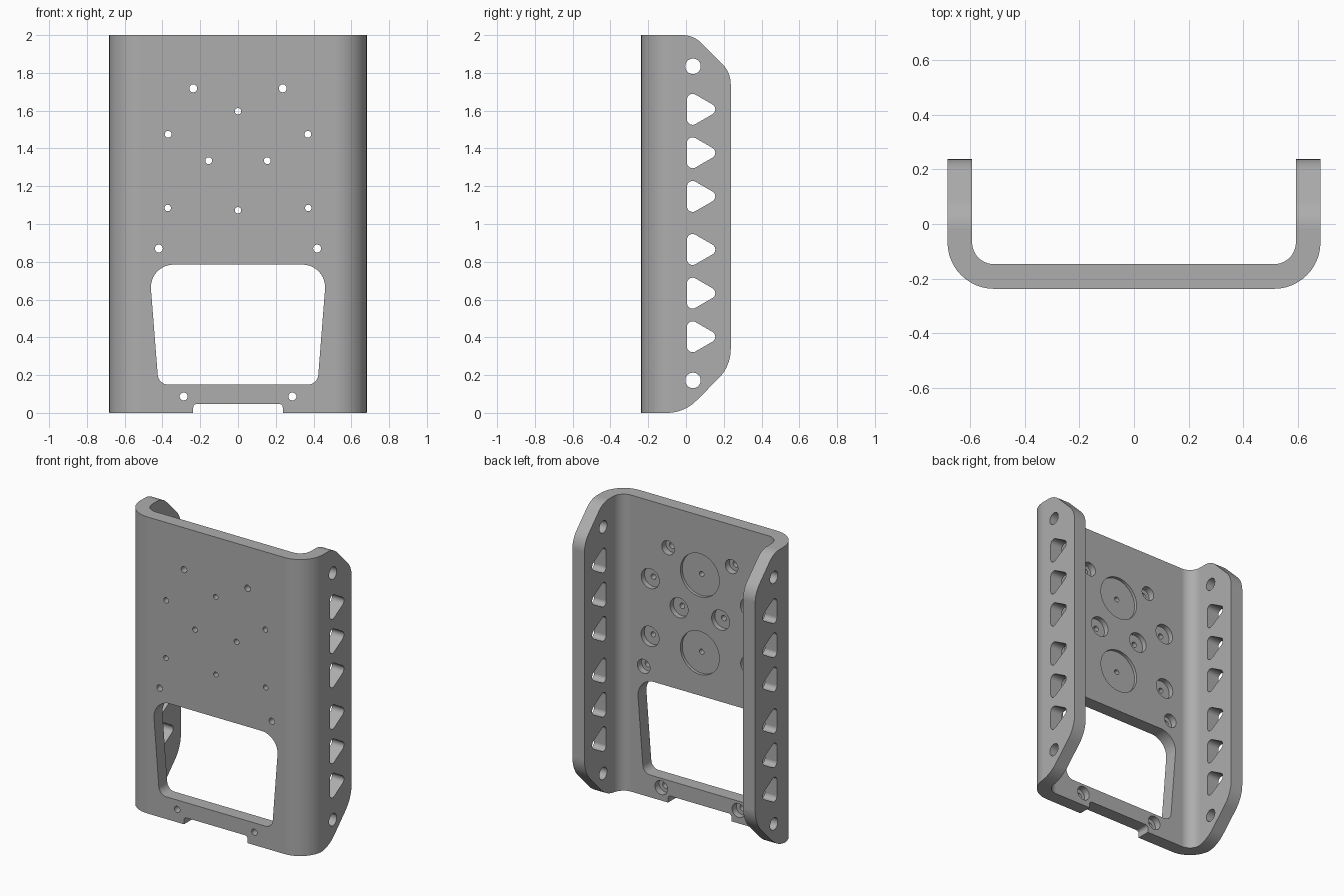
import bpy, bmesh, math
from mathutils import Vector

if "Cube" in bpy.data.objects:
    bpy.data.objects.remove(bpy.data.objects["Cube"], do_unlink=True)

grey = bpy.data.materials.new("plain grey")
grey.use_nodes = True
colour = (0.42, 0.42, 0.42, 1)
grey.diffuse_color = colour
grey.node_tree.nodes["Principled BSDF"].inputs["Base Color"].default_value = colour


def rounded(corners, steps=12):
    """Outline from (u, v, radius) corners; radius 0 stays sharp."""
    out = []
    for i, (u, v, r) in enumerate(corners):
        p = Vector((u, v))
        if r == 0:
            out.append(p)
            continue
        a = (Vector(corners[i - 1][:2]) - p).normalized()
        b = (Vector(corners[(i + 1) % len(corners)][:2]) - p).normalized()
        half = a.angle(b) / 2
        centre = p + (a + b).normalized() * r / math.sin(half)
        start = p + a * r / math.tan(half) - centre
        end = p + b * r / math.tan(half) - centre
        sweep = math.atan2(start.x * end.y - start.y * end.x, start.dot(end))
        for k in range(steps + 1):
            t = sweep * k / steps
            c, s = math.cos(t), math.sin(t)
            out.append(centre + Vector((start.x * c - start.y * s,
                                        start.x * s + start.y * c)))
    return out


def circle(u, v, r, n=32):
    return [Vector((u + r * math.cos(2 * math.pi * k / n),
                    v + r * math.sin(2 * math.pi * k / n))) for k in range(n)]


PLACE = {"x": lambda u, v, d: (d, u, v),
         "y": lambda u, v, d: (u, d, v),
         "z": lambda u, v, d: (u, v, d)}


def prisms(name, outlines, axis, lo, hi):
    """One object holding a straight prism for every outline."""
    bm = bmesh.new()
    for pts in outlines:
        base = [bm.verts.new(PLACE[axis](p.x, p.y, lo)) for p in pts]
        face = bm.faces.new(base)
        moved = bmesh.ops.extrude_face_region(bm, geom=[face])["geom"]
        bmesh.ops.translate(bm, vec=PLACE[axis](0, 0, hi - lo),
                            verts=[g for g in moved if isinstance(g, bmesh.types.BMVert)])
    bmesh.ops.recalc_face_normals(bm, faces=bm.faces)
    mesh = bpy.data.meshes.new(name)
    bm.to_mesh(mesh)
    bm.free()
    mesh.materials.append(grey)
    obj = bpy.data.objects.new(name, mesh)
    bpy.context.collection.objects.link(obj)
    return obj


def combine(target, cutter, operation="DIFFERENCE"):
    cutter.hide_render = True
    mod = target.modifiers.new(cutter.name, "BOOLEAN")
    mod.operation, mod.solver, mod.object = operation, "EXACT", cutter
    bpy.context.view_layer.objects.active = target
    bpy.ops.object.modifier_apply(modifier=mod.name)
    bpy.data.objects.remove(cutter, do_unlink=True)


def both_sides(spots):
    return [(s * x, z, r) for x, z, r in spots for s in (-1, 1)]


# U-shaped channel
W, FRONT, BACK, T = 0.682, -0.237, 0.237, 0.09
channel = rounded([(-W, BACK, 0), (-W, FRONT, 0.17), (W, FRONT, 0.17), (W, BACK, 0),
                   (W - T, BACK, 0), (W - T, FRONT + T, 0.08),
                   (T - W, FRONT + T, 0.08), (T - W, BACK, 0)])
bracket = prisms("channel_bracket", [channel], "z", 0, 2)

# Side walls trimmed to sloped, rounded ends
trim = rounded([(-0.5, 0, 0), (-0.01, 0, 0.22), (BACK, 0.247, 0.22),
                (BACK, 1.803, 0.155), (0.04, 2, 0.145), (-0.5, 2, 0)])
combine(bracket, prisms("side_trim", [trim], "x", -1, 1), "INTERSECT")

# Rounded triangles and end holes through both walls
side_cuts = [rounded([(0.005, z - 0.104, 0.03), (0.185, z, 0.03), (0.005, z + 0.104, 0.03)], 8)
             for z in (0.403, 0.634, 0.865, 1.146, 1.377, 1.607)]
side_cuts += [circle(0.037, z, 0.041) for z in (0.172, 1.835)]
combine(bracket, prisms("side_cutter", side_cuts, "x", -1, 1))

# Window and bottom notch in the front plate
window = rounded([(-0.421, 0.15, 0.055), (0.421, 0.15, 0.055),
                  (0.471, 0.785, 0.12), (-0.471, 0.785, 0.12)])
notch = rounded([(-0.237, -0.1, 0), (0.237, -0.1, 0),
                 (0.237, 0.048, 0.02), (-0.237, 0.048, 0.02)], 6)
combine(bracket, prisms("window_cutter", [window, notch], "y", -0.5, 0))

# Screw holes with recesses on the inner face
screws = both_sides([(0.237, 1.718, 0.021), (0.419, 0.87, 0.021), (0.288, 0.087, 0.021)])
pads = both_sides([(0.37, 1.475, 0.018), (0.155, 1.335, 0.018), (0.372, 1.085, 0.017)])
discs = [(0, 1.597, 0.017), (0, 1.073, 0.017)]
for name, spots, radius, depth in (("screw_recess", screws, 0.047, 0.045),
                                   ("pad_recess", pads, 0.067, 0.035),
                                   ("disc_recess", discs, 0.145, 0.02)):
    recesses = [circle(x, z, radius, 48) for x, z, r in spots]
    combine(bracket, prisms(name, recesses, "y", FRONT + T - depth, 0))
    holes = [circle(x, z, r, 24) for x, z, r in spots]
    combine(bracket, prisms(name + "_hole", holes, "y", -0.5, 0))

# Smooth bends, crisp edges
bpy.ops.object.select_all(action="DESELECT")
bracket.select_set(True)
bpy.context.view_layer.objects.active = bracket
bpy.ops.object.shade_smooth_by_angle(angle=math.radians(30))
weighted = bracket.modifiers.new("flat_faces", "WEIGHTED_NORMAL")
weighted.keep_sharp = True
